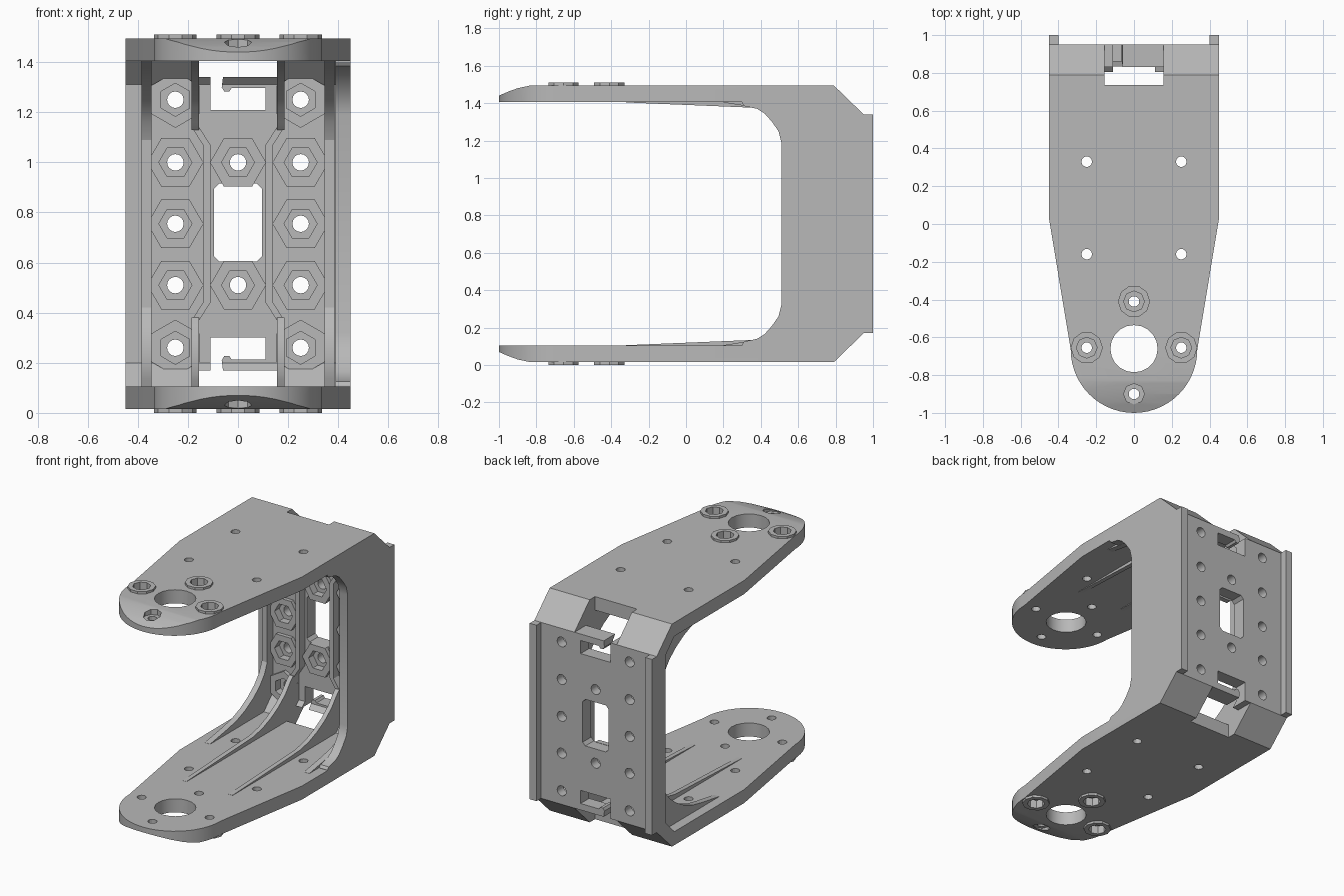
import bpy, bmesh, math

if "Cube" in bpy.data.objects:
    bpy.data.objects.remove(bpy.data.objects["Cube"], do_unlink=True)

H = 1.51   # full height, used to mirror upper details to the lower arm

grey = bpy.data.materials.new("matte_grey")
grey.use_nodes = True
grey.diffuse_color = (0.48, 0.48, 0.48, 1)
grey.node_tree.nodes["Principled BSDF"].inputs["Base Color"].default_value = (0.48, 0.48, 0.48, 1)


def prism(bm, pts, axis, lo, hi):
    """Extrude a flat outline along one axis."""
    def place(p, d):
        return {"x": (d, p[0], p[1]), "y": (p[0], d, p[1]), "z": (p[0], p[1], d)}[axis]
    a = [bm.verts.new(place(p, lo)) for p in pts]
    b = [bm.verts.new(place(p, hi)) for p in pts]
    bm.faces.new(a)
    bm.faces.new(b[::-1])
    for i in range(len(pts)):
        j = (i + 1) % len(pts)
        bm.faces.new((a[i], b[i], b[j], a[j]))


def ngon(cx, cy, r, n, turn=0.0):
    return [(cx + r * math.cos(turn + 2 * math.pi * i / n),
             cy + r * math.sin(turn + 2 * math.pi * i / n)) for i in range(n)]


def rect(x0, x1, y0, y1):
    return [(x0, y0), (x1, y0), (x1, y1), (x0, y1)]


def flip(pts):
    return [(p, H - z) for p, z in pts]


def make(name, parts, helper=False):
    """One object from a list of prisms."""
    bm = bmesh.new()
    for p in parts:
        prism(bm, *p)
    bmesh.ops.recalc_face_normals(bm, faces=bm.faces)
    me = bpy.data.meshes.new(name)
    bm.to_mesh(me)
    bm.free()
    me.materials.append(grey)
    ob = bpy.data.objects.new(name, me)
    bpy.context.scene.collection.objects.link(ob)
    ob.hide_render = helper
    return ob


def combine(ob, other, op):
    m = ob.modifiers.new("combine", "BOOLEAN")
    m.operation, m.object, m.solver = op, other, "EXACT"
    dg = bpy.context.evaluated_depsgraph_get()
    me = bpy.data.meshes.new_from_object(ob.evaluated_get(dg))
    ob.modifiers.clear()
    ob.data = me


# Bracket body: U profile trimmed by the rounded plan outline
outer = [(-1.02, 1.405), (-1.02, 1.43), (-1, 1.44), (-0.95, 1.462), (-0.9, 1.48),
         (-0.83, 1.495), (0.79, 1.495), (0.95, 1.34)]
inner = [(0.765, 1.405), (0.86, 1.31)]
u_shape = outer + flip(outer)[::-1] + flip(inner) + inner[::-1]
body = make("bracket_body", [(u_shape, "x", -0.6, 0.6)])

nose = [(0.335 * math.cos(t), -0.665 + 0.335 * math.sin(t))
        for t in [-math.pi * i / 28 for i in range(29)]]
plan = make("plan_trim", [([(-0.45, 0.03), (-0.45, 1.2), (0.45, 1.2), (0.45, 0.03)] + nose,
                           "z", -0.2, 1.8)], True)
combine(body, plan, "INTERSECT")

# Deep side web on one edge, with rounded inner corners
arc = [(0.3, 1.4), (0.31, 1.385), (0.38, 1.37), (0.42, 1.345), (0.46, 1.3), (0.495, 1.25), (0.51, 1.19)]
back = [(0.9, 1.36), (0.78, 1.45), (0.3, 1.45)]
web = make("web_helper", [(arc + flip(arc)[::-1] + flip(back)[::-1] + back, "x", 0.39, 0.45)], True)
combine(body, web, "UNION")

# Raised nut bosses on the inside of the back wall
nuts = [(x, z, math.pi / 2 if z in (0.26, 1.25) else 0)
        for x in (-0.25, 0.25) for z in (0.26, 0.51, 0.755, 1.0, 1.25)]
nuts += [(0, 0.51, 0), (0, 1.0, 0)]
bosses = make("nut_bosses", [(ngon(x, z, 0.112, 6, t), "y", 0.835, 0.87) for x, z, t in nuts])

# Raised screw collars on the outside of both arms
screws = [(0, -0.41), (0.25, -0.655), (-0.25, -0.655)]
collars = make("screw_collars", [(ngon(x, y, 0.085, 10), "z", lo, hi) for x, y in screws
                                 for lo, hi in ((1.485, H), (0, 0.025))])

# Cutters
window = [(sx * 0.095 - sx * a, 0.76 + sz * (0.155 - b)) for sx, sz, order in
          ((1, 1, 0), (-1, 1, 1), (-1, -1, 0), (1, -1, 1))
          for a, b in (((0, 0.02), (0.02, 0)), ((0.02, 0), (0, 0.02)))[order]]
slot = [(-0.155, 1.6), (0.155, 1.6), (0.155, 1.34), (-0.06, 1.34), (-0.065, 1.3), (-0.055, 1.283),
        (-0.035, 1.283), (-0.025, 1.297), (0.11, 1.297), (0.11, 1.21), (-0.11, 1.21),
        (-0.11, 1.34), (-0.155, 1.34)]
openings = make("opening_cutter", [(window, "y", 0.7, 1.2), (slot, "y", 0.735, 1.2),
                                   (flip(slot), "y", 0.735, 1.2)], True)
wall_holes = make("wall_hole_cutter", [(ngon(x, z, 0.033, 16), "y", 0.7, 1.2) for x, z, t in nuts], True)
nut_pockets = make("nut_pocket_cutter", [(ngon(x, z, 0.066, 6, t), "y", 0.78, 0.885)
                                         for x, z, t in nuts], True)
small = [(x, y) for x in (-0.25, 0.25) for y in (0.33, -0.16)]
arm_holes = make("arm_hole_cutter",
                 [(ngon(x, y, 0.028, 14), "z", -0.2, 1.8) for x, y in small + screws + [(0, -0.9)]]
                 + [(ngon(0, -0.66, 0.125, 20), "z", -0.2, 1.8)], True)
sinks = make("screw_sink_cutter", [(ngon(x, y, 0.055, 8), "z", lo, hi)
                                   for x, y in screws + [(0, -0.9)]
                                   for lo, hi in ((1.455, 1.7), (-0.2, H - 1.455))], True)

for c in (openings, wall_holes, nut_pockets, arm_holes, sinks):
    combine(body, c, "DIFFERENCE")
for c in (wall_holes, nut_pockets):
    combine(bosses, c, "DIFFERENCE")
for c in (sinks, arm_holes):
    combine(collars, c, "DIFFERENCE")

# Stiffening ribs: swept corner pieces plus strips along the wall
curve = [(0.38, 1.375), (0.48, 1.355), (0.57, 1.32), (0.65, 1.275), (0.72, 1.22), (0.77, 1.16), (0.8, 1.09)]
root = [(0.88, 1.09), (0.88, 1.3), (0.77, 1.42)]
long_rib = [(-0.32, 1.42), (-0.32, 1.404)] + curve + root
short_rib = [(0.2, 1.42), (0.2, 1.404)] + curve + root
jog = [(0.155, 1.14), (0.11, 1.07)]
jog_out = [(0.185, 1.14), (0.14, 1.07)]
strip = jog + flip(jog)[::-1] + flip(jog_out) + jog_out[::-1]
for side, label in ((1, "left"), (-1, "right")):
    inner_parts = [([(side * x, z) for x, z in strip], "y", 0.805, 0.88)]
    outer_parts = [(rect(side * 0.345, side * 0.385, H - 1.1, 1.1), "y", 0.8, 0.88)]
    for prof in (long_rib, flip(long_rib)):
        # keep the corner piece above the bend of the strip
        lim = [(y, max(z, 1.13) if z > H / 2 else min(z, H - 1.13)) for y, z in prof]
        inner_parts.append((lim, "x", side * 0.155, side * 0.185))
    for prof in (short_rib, flip(short_rib)):
        outer_parts.append((prof, "x", side * 0.345, side * 0.385))
    make(label + "_inner_rib", inner_parts)
    make(label + "_outer_rib", outer_parts)
    # Rails on the back face
    make(label + "_back_rail", [(rect(side * 0.4, side * 0.45, H - 1.34, 1.34), "y", 0.94, 1.0)])

# Remove the helpers and shade by angle
for ob in list(bpy.context.scene.collection.objects):
    if ob.hide_render:
        bpy.data.objects.remove(ob, do_unlink=True)
for ob in bpy.context.scene.collection.objects:
    ob.select_set(ob.type == "MESH")
    if ob.type == "MESH":
        bpy.context.view_layer.objects.active = ob
bpy.ops.object.shade_smooth_by_angle(angle=math.radians(25))
